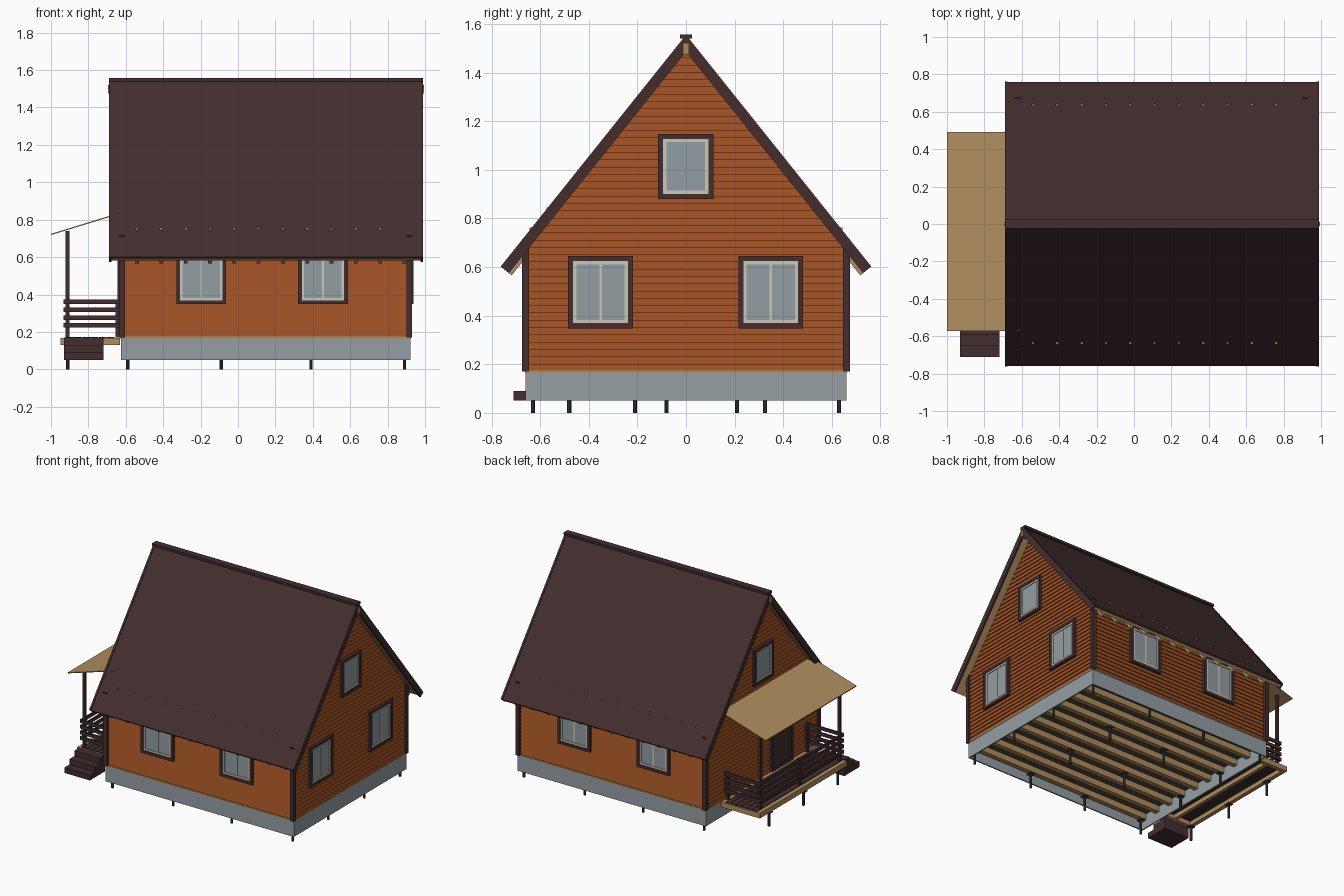
import bpy, bmesh, math
from mathutils import Vector

if "Cube" in bpy.data.objects:
    bpy.data.objects.remove(bpy.data.objects["Cube"])


def material(name, r, g, b):
    m = bpy.data.materials.new(name)
    m.use_nodes = True
    m.diffuse_color = (r, g, b, 1)
    m.node_tree.nodes["Principled BSDF"].inputs["Base Color"].default_value = (r, g, b, 1)
    return m


BROWN = material("dark brown", .056, .027, .028)
ORANGE = material("orange siding", .34, .08, .017)
TAN = material("raw timber", .43, .27, .115)
SUBFLOOR = material("shaded boards", .10, .068, .032)
GREY = material("plinth grey", .30, .345, .37)
GLASS = material("window glass", .29, .34, .36)
CREAM = material("cream sash", .60, .58, .50)
STEEL = material("pile steel", .045, .05, .053)


def build(name, mat, solids):
    """One object from solids, each given as two matching end loops."""
    bm = bmesh.new()
    for a, b in solids:
        va = [bm.verts.new(p) for p in a]
        vb = [bm.verts.new(p) for p in b]
        bm.faces.new(va[::-1])
        bm.faces.new(vb)
        n = len(a)
        for i in range(n):
            bm.faces.new((va[i], va[(i + 1) % n], vb[(i + 1) % n], vb[i]))
    bmesh.ops.recalc_face_normals(bm, faces=bm.faces)
    me = bpy.data.meshes.new(name)
    bm.to_mesh(me)
    bm.free()
    me.materials.append(mat)
    ob = bpy.data.objects.new(name, me)
    bpy.context.scene.collection.objects.link(ob)
    return ob


def rect(x0, x1, y0, y1, z):
    return [(x0, y0, z), (x1, y0, z), (x1, y1, z), (x0, y1, z)]


def box(x0, x1, y0, y1, z0, z1):
    return rect(x0, x1, y0, y1, z0), rect(x0, x1, y0, y1, z1)


def frame(x0, x1, y0, y1, z0, z1, t):
    return [box(x0, x1, y0, y0 + t, z0, z1), box(x0, x1, y1 - t, y1, z0, z1),
            box(x0, x0 + t, y0 + t, y1 - t, z0, z1), box(x1 - t, x1, y0 + t, y1 - t, z0, z1)]


# Main dimensions
X0, X1, Y = -.622, .915, .65
BASE, ROW, LIP = .17, .03, .007
RIDGE, EAVE_Y, EAVE_Z = 1.55, .76, .60
SLOPE = (RIDGE - EAVE_Z) / EAVE_Y
NORMAL = Vector((SLOPE, 1)).normalized()


# Roof layers: a chevron between two depths below the roof surface
def chevron(d0, d1, x0, x1):
    def half(d):
        return EAVE_Y - NORMAL.x * d, EAVE_Z - NORMAL.y * d, RIDGE - d / NORMAL.y
    (ya, za, ra), (yb, zb, rb) = half(d0), half(d1)
    out = []
    for s in (-1, 1):
        pts = [(0, ra), (s * ya, za), (s * yb, zb), (0, rb)]
        out.append(([(x0, y, z) for y, z in pts], [(x1, y, z) for y, z in pts]))
    return out


rafters_x = [-.54 + .13 * i for i in range(12)]
build("roof_sheet", BROWN, chevron(0, .012, -.685, .985))
build("roof_boarding", TAN, chevron(.012, .03, -.676, .976))
build("verge_boards", BROWN, chevron(-.003, .04, -.69, -.676) + chevron(-.003, .04, .976, .99))
build("rafters", TAN, [s for x in rafters_x for s in chevron(.03, .055, x - .01, x + .01)])
build("ridge_cap", BROWN, [box(-.69, .99, -.025, .025, 1.54, 1.557)])
build("ridge_beam", TAN, [box(-.695, .995, -.01, .01, 1.475, 1.52)])
build("roof_fixings", TAN, [box(x - .006, x + .006, s * .637 - .006, s * .637 + .006, .74, .762)
                            for x in rafters_x[:-1] for s in (-1, 1)])

# Lapped siding: every row leans out at its lower edge
side_rows, gable_rows = [], []
for i in range(44):
    z0, z1 = BASE + i * ROW, BASE + (i + 1) * ROW
    w0, w1 = [max(.002, min(Y, (RIDGE - .045 - z) / SLOPE)) for z in (z0, z1)]
    for x, s in ((X0, -1), (X1, 1)):
        gable_rows.append((rect(x - s * .02, x + s * LIP, -w0, w0, z0),
                           rect(x - s * .02, x, -w1, w1, z1)))
    if i < 17:
        for s in (-1, 1):
            side_rows.append((rect(X0, X1, s * (Y - .02), s * (Y + LIP), z0),
                              rect(X0, X1, s * (Y - .02), s * Y, z1)))
build("side_walls", ORANGE, side_rows)
build("gable_walls", ORANGE, gable_rows)
build("corner_boards", BROWN, [box(x - .015, x + .015, s * .645, s * .675, BASE, .715)
                               for x in (X0 + .002, X1) for s in (-1, 1)])

# Base: plinth skirt, sill, floor and piles
build("plinth", GREY, frame(X0 - .004, X1 + .006, -.66, .66, .05, BASE, .01))
build("sill", TAN, frame(X0 - .008, X1 + .009, -.663, .663, BASE - .005, BASE + .005, .03))
build("floor", SUBFLOOR, [box(X0, X1, -Y, Y, .155, .168)])
build("floor_joists", TAN, [box(X0 + .01, X1 - .01, y - .018, y + .018, .11, .155)
                            for y in [-.62 + .138 * i for i in range(10)]])
spots = [(x, y) for x in (-.59, -.09, .39, .89) for y in (-.63, -.21, .21, .63)]
spots += [(-.91, y) for y in (-.48, -.08, .325)]
piles = []
for x, y in spots:
    ring = [(x + .009 * math.cos(a), y + .009 * math.sin(a)) for a in [math.tau * i / 10 for i in range(10)]]
    piles.append(([(u, v, 0) for u, v in ring], [(u, v, .105) for u, v in ring]))
    piles.append(box(x - .02, x + .02, y - .02, y + .02, .103, .11))
build("piles", STEEL, piles)


# Windows and door: flat bars laid on a wall, u runs along it
def on_wall(axis, s, plane, u0, u1, z0, z1, d):
    a, b = sorted((plane - s * .01, plane + s * d))
    return box(a, b, u0, u1, z0, z1) if axis == "x" else box(u0, u1, a, b, z0, z1)


def border(wall, u0, u1, z0, z1, t, d):
    return [on_wall(*wall, *b, d) for b in (
        (u0, u1, z0, z0 + t), (u0, u1, z1 - t, z1),
        (u0, u0 + t, z0 + t, z1 - t), (u1 - t, u1, z0 + t, z1 - t))]


def window(name, wall, u0, u1, z0, z1, mullion=True):
    c, t = .021, .013
    build(name + "_casing", BROWN, border(wall, u0, u1, z0, z1, c, .022))
    sash = border(wall, u0 + c, u1 - c, z0 + c, z1 - c, t, .017)
    if mullion:
        m = (u0 + u1) / 2
        sash.append(on_wall(*wall, m - .005, m + .005, z0 + c, z1 - c, .015))
    build(name + "_sash", CREAM, sash)
    build(name + "_glass", GLASS, [on_wall(*wall, u0 + c, u1 - c, z0 + c, z1 - c, .011)])


FRONT, BACK = ("y", -1, -Y), ("y", 1, Y)
LEFT, RIGHT = ("x", 1, X1), ("x", -1, X0)
for label, wall in (("front", FRONT), ("back", BACK)):
    for i, u in enumerate((-.33, .32)):
        window(f"{label}_window_{i + 1}", wall, u, u + .267, .348, .645)
for i, u in enumerate((-.485, .215)):
    window(f"left_window_{i + 1}", LEFT, u, u + .267, .348, .645)
for label, wall in (("left", LEFT), ("right", RIGHT)):
    window(label + "_attic_window", wall, -.115, .113, .88, 1.148, False)
build("door_casing", BROWN, border(RIGHT, -.34, -.09, BASE, .62, .022, .022))
build("door_leaf", BROWN, [on_wall(*RIGHT, -.32, -.11, BASE, .60, .012)])

# Porch deck
PX0, PX1, PY0, PY1 = -.95, -.63, -.53, .49
build("porch_frame", TAN, frame(PX0, PX1, PY0, PY1, .13, .168, .03))
build("porch_boards", BROWN, [box(PX0 + .03 + i * .044, PX0 + .07 + i * .044, PY0 + .01, PY1 - .01, .162, .173)
                              for i in range(6)])
build("porch_bearer", TAN, [box(-.80, -.775, PY0 + .03, PY1 - .03, .13, .162)])

# Steps rising to the deck
build("steps", BROWN, [box(-.93, -.72, -.71 + i * .06, PY0, .05 + i * .04, .09 + i * .04) for i in range(3)])

# Posts and four-board railings
build("porch_posts", BROWN, [box(-.922, -.902, y - .01, y + .01, BASE, .74) for y in (-.5, .43)]
      + [box(x - .01, x + .01, y - .01, y + .01, BASE, .37) for x, y in ((-.91, -.03), (-.645, -.5), (-.645, .43))])
rails = []
for z in (.224, .265, .307, .35):
    rails.append(box(-.934, -.922, -.51, .45, z, z + .024))
    rails += [box(-.934, -.63, y - .006, y + .006, z, z + .024) for y in (-.516, .446)]
build("railings", BROWN, rails)

# Lean-to porch roof
sheet = [(-1, .718), (-.61, .838), (-.61, .844), (-1, .724)]
build("porch_roof", TAN, [([(x, -.573, z) for x, z in sheet], [(x, .492, z) for x, z in sheet])])
